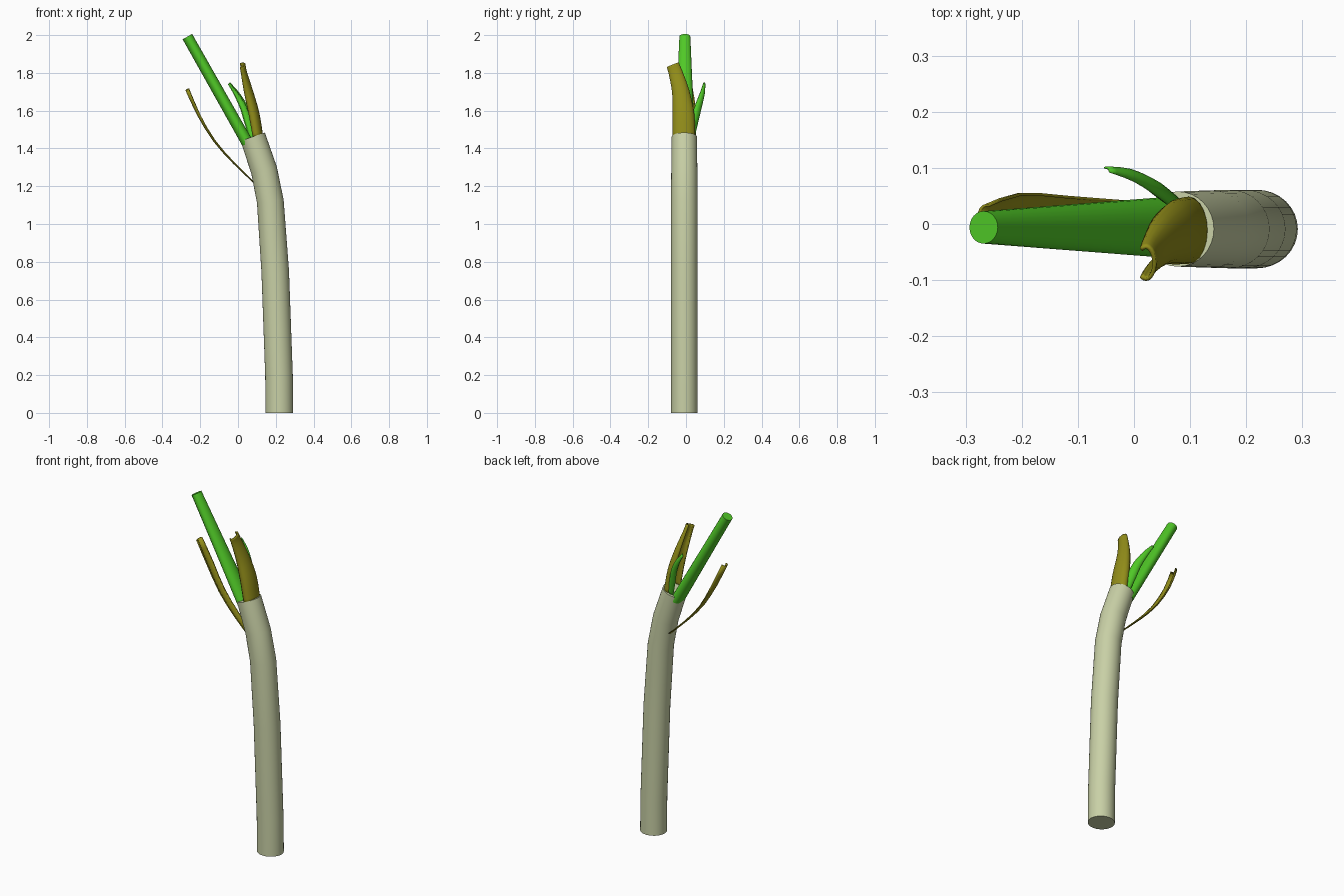
import bpy, bmesh, math
from mathutils import Vector

if "Cube" in bpy.data.objects:
    bpy.data.objects.remove(bpy.data.objects["Cube"])


def material(name, rgb):
    m = bpy.data.materials.new(name)
    m.diffuse_color = (*rgb, 1)
    m.use_nodes = True
    m.node_tree.nodes["Principled BSDF"].inputs["Base Color"].default_value = m.diffuse_color
    return m


PALE = material("pale_stalk", (0.58, 0.63, 0.38))
GREEN = material("fresh_green", (0.08, 0.58, 0.02))
OLIVE = material("dry_olive", (0.29, 0.27, 0.01))


def spline(rows, sub):
    """Catmull-Rom through rows of numbers."""
    if sub == 1:
        return rows
    out = []
    for i in range(len(rows) - 1):
        p0, p1, p2, p3 = (rows[max(i - 1, 0)], rows[i], rows[i + 1],
                          rows[min(i + 2, len(rows) - 1)])
        for k in range(sub):
            t = k / sub
            out.append([0.5 * (2 * b + (c - a) * t + (2 * a - 5 * b + 4 * c - d) * t * t
                               + (3 * b - a - 3 * c + d) * t ** 3)
                        for a, b, c, d in zip(p0, p1, p2, p3)])
    return out + [rows[-1]]


def loft(name, rows, mat, sides=24, arc=360, facing=(1, 0, 0), sub=1, thick=0):
    """rows: x, y, z, half depth along facing, half width. arc < 360 gives a gutter leaf."""
    rows = spline(rows, sub)
    pts = [Vector(r[:3]) for r in rows]
    closed = arc == 360
    n = sides if closed else sides + 1
    bm = bmesh.new()
    rings = []
    for i, r in enumerate(rows):
        t = (pts[min(i + 1, len(pts) - 1)] - pts[max(i - 1, 0)]).normalized()
        if closed and i == 0 and pts[0].z == 0:
            t = Vector((0, 0, 1))
        f = Vector(facing)
        f = (f - t * f.dot(t)).normalized()
        s = t.cross(f)
        ring = []
        for k in range(n):
            a = math.radians(arc) * (k / sides - 0.5)
            ring.append(bm.verts.new(pts[i] + f * math.cos(a) * r[3] + s * math.sin(a) * r[4]))
        rings.append(ring)
    for lo, hi in zip(rings, rings[1:]):
        for k in range(sides):
            j = (k + 1) % n
            bm.faces.new((lo[k], lo[j], hi[j], hi[k]))
    if closed:
        bm.faces.new(rings[0][::-1])
        bm.faces.new(rings[-1])
    me = bpy.data.meshes.new(name)
    bm.to_mesh(me)
    bm.free()
    me.materials.append(mat)
    ob = bpy.data.objects.new(name, me)
    bpy.context.collection.objects.link(ob)
    if thick:
        mod = ob.modifiers.new("thickness", "SOLIDIFY")
        mod.thickness = thick
        mod.offset = -1
    bpy.ops.object.select_all(action="DESELECT")
    ob.select_set(True)
    bpy.context.view_layer.objects.active = ob
    bpy.ops.object.shade_smooth_by_angle(angle=math.radians(35))
    return ob


# Long bent white stalk
loft("stalk", [(0.219, -0.009, 0, 0.073, 0.07), (0.217, -0.009, 0.2, 0.073, 0.07),
               (0.197, -0.009, 0.75, 0.073, 0.07), (0.171, -0.009, 1.12, 0.071, 0.07),
               (0.138, -0.009, 1.285, 0.07, 0.069), (0.078, -0.009, 1.462, 0.068, 0.067)],
     PALE, sides=32)

# Straight tapering green shoot
loft("green_shoot", [(0.055, -0.006, 1.42, 0.031, 0.054), (-0.268, -0.006, 1.992, 0.029, 0.029)],
     GREEN, sides=24)

# Broad olive leaf, a gutter open towards the shoot
loft("broad_olive_leaf", [(0.1, -0.011, 1.45, 0.035, 0.06), (0.078, -0.014, 1.58, 0.036, 0.058),
                          (0.05, -0.028, 1.7, 0.03, 0.046), (0.028, -0.055, 1.8, 0.02, 0.037),
                          (0.021, -0.07, 1.842, 0.019, 0.034)],
     OLIVE, sides=14, arc=250, sub=3, thick=0.007)

# Small curling green leaf at the back
loft("small_green_leaf", [(0.08, 0.025, 1.45, 0.016, 0.02), (0.053, 0.046, 1.55, 0.018, 0.025),
                          (0.03, 0.064, 1.62, 0.017, 0.023), (-0.008, 0.086, 1.69, 0.012, 0.016),
                          (-0.048, 0.097, 1.745, 0.005, 0.008)],
     GREEN, sides=10, arc=220, facing=(0.6, 0.8, 0), sub=3, thick=0.004)

# Thin olive leaf peeling from the side
loft("thin_olive_leaf", [(0.088, 0.015, 1.22, 0.006, 0.022), (-0.02, 0.018, 1.325, 0.008, 0.025),
                         (-0.122, 0.024, 1.442, 0.01, 0.027), (-0.203, 0.029, 1.58, 0.014, 0.027),
                         (-0.262, 0.014, 1.715, 0.018, 0.022)],
     OLIVE, sides=10, arc=200, facing=(-1, 0, 0), sub=2, thick=0.005)
